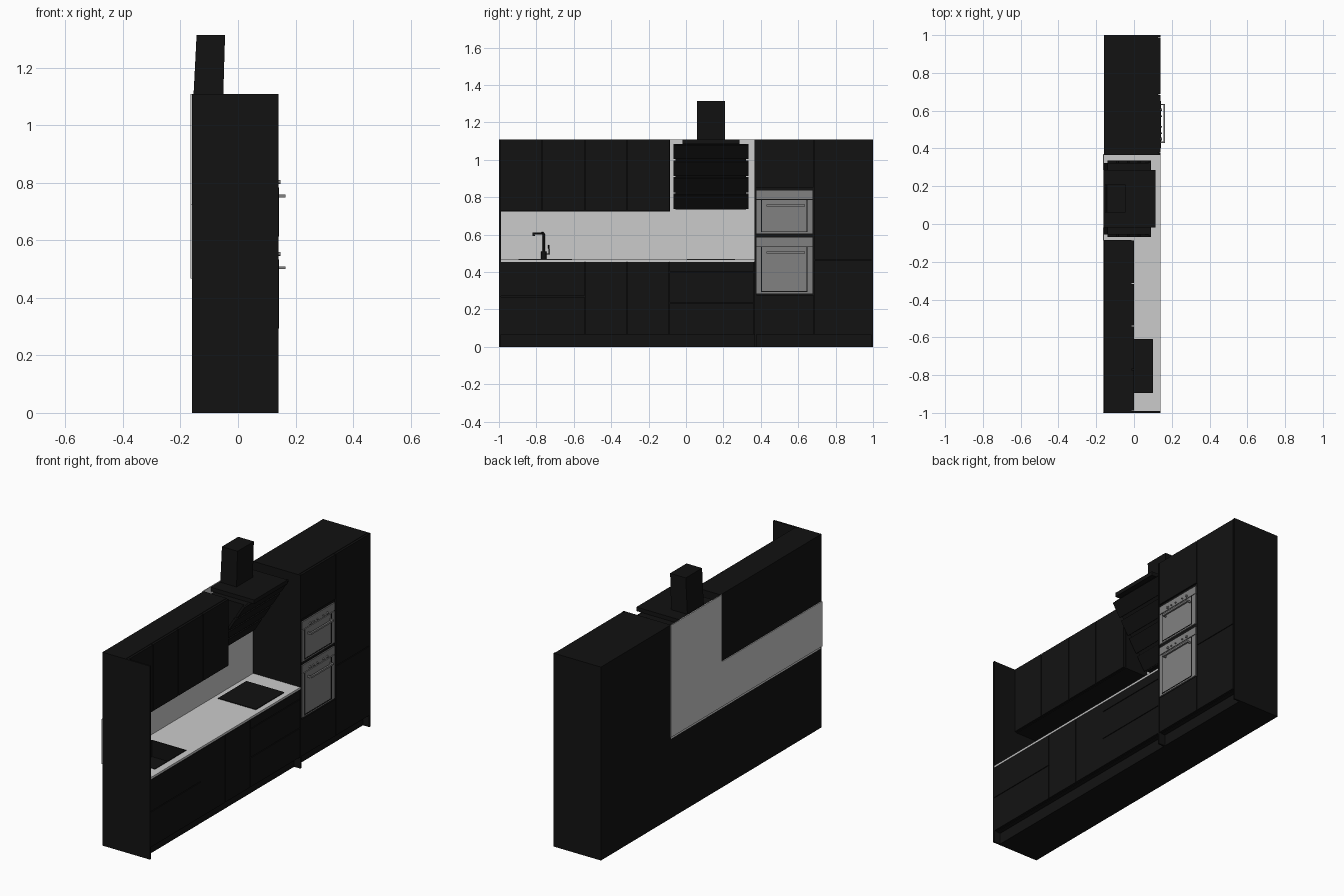
import bpy, bmesh, math
from mathutils import Vector

if "Cube" in bpy.data.objects:
    bpy.data.objects.remove(bpy.data.objects["Cube"])


def material(name, v):
    m = bpy.data.materials.new(name)
    m.diffuse_color = (v, v, v, 1)
    m.use_nodes = True
    m.node_tree.nodes["Principled BSDF"].inputs["Base Color"].default_value = m.diffuse_color
    return m


BLACK = material("black_lacquer", 0.006)
STONE = material("light_stone", 0.55)
STEEL = material("oven_steel", 0.22)


def mesh_object(name, bm, mat):
    bmesh.ops.recalc_face_normals(bm, faces=bm.faces)
    me = bpy.data.meshes.new(name)
    bm.to_mesh(me)
    bm.free()
    me.materials.append(mat)
    ob = bpy.data.objects.new(name, me)
    bpy.context.collection.objects.link(ob)
    return ob


def box(name, x, y, z, mat=BLACK):
    bm = bmesh.new()
    bmesh.ops.create_cube(bm, size=1)
    for v in bm.verts:
        v.co = [(a + b) / 2 + c * (b - a) for (a, b), c in zip((x, y, z), v.co)]
    return mesh_object(name, bm, mat)


def prism(name, outline, y0, y1, mat=BLACK):
    """Extrude an x-z outline along y."""
    bm = bmesh.new()
    f = bm.faces.new([bm.verts.new((x, y0, z)) for x, z in outline])
    r = bmesh.ops.extrude_face_region(bm, geom=[f])
    bmesh.ops.translate(bm, vec=(0, y1 - y0, 0),
                        verts=[g for g in r["geom"] if isinstance(g, bmesh.types.BMVert)])
    return mesh_object(name, bm, mat)


def tube(name, points, radius, mat=BLACK):
    cu = bpy.data.curves.new(name, "CURVE")
    cu.dimensions = "3D"
    cu.bevel_depth, cu.bevel_resolution, cu.use_fill_caps = radius, 2, True
    sp = cu.splines.new("POLY")
    sp.points.add(len(points) - 1)
    for p, co in zip(sp.points, points):
        p.co = (*co, 1)
    cu.materials.append(mat)
    ob = bpy.data.objects.new(name, cu)
    bpy.context.collection.objects.link(ob)
    return ob


BACK, FRONT, G = -0.16, 0.14, 0.002


def door(name, y0, y1, z0, z1, front=FRONT):
    box(name, (front - 0.013, front), (y0 + G, y1 - G), (z0 + G, z1 - G))


# Full-height end panels and divider, reaching the floor
for name, y0, y1 in (("left_end_panel", -1, -0.99), ("divider_panel", 0.366, 0.376),
                     ("right_end_panel", 0.99, 1)):
    box(name, (BACK, FRONT), (y0, y1), (0, 1.11))

# Plinth and carcasses
box("plinth", (BACK, 0.10), (-0.99, 0.99), (0, 0.065))
base = box("base_carcass", (BACK, 0.126), (-0.99, 0.366), (0.065, 0.455))
box("upper_carcass", (BACK, -0.014), (-0.99, -0.085), (0.725, 1.11))
box("tall_carcass", (BACK, 0.126), (0.376, 0.99), (0.065, 1.11))

# Base fronts
for y0, y1, levels in ((-0.99, -0.54, (0.065, 0.27, 0.455)),
                       (-0.54, -0.315, (0.065, 0.455)),
                       (-0.315, -0.09, (0.065, 0.455)),
                       (-0.09, 0.366, (0.065, 0.235, 0.40, 0.455))):
    for z0, z1 in zip(levels, levels[1:]):
        door("base_front", y0, y1, z0, z1)

# Upper doors
ys = (-0.99, -0.77, -0.54, -0.315, -0.085)
for y0, y1 in zip(ys, ys[1:]):
    door("upper_door", y0, y1, 0.725, 1.11, 0.0)

# Tall unit fronts
for y0, y1, z0, z1 in ((0.376, 0.685, 0.065, 0.28), (0.376, 0.685, 0.85, 1.11),
                       (0.685, 0.99, 0.065, 0.465), (0.685, 0.99, 0.465, 1.11)):
    door("tall_door", y0, y1, z0, z1)

# Worktop and wall panels
worktop = box("worktop", (BACK, FRONT), (-0.99, 0.366), (0.455, 0.467), STONE)
box("splashback", (-0.165, BACK), (-1, -0.09), (0.467, 0.725), STONE)
box("hood_wall_panel", (-0.165, BACK), (-0.09, 0.37), (0.467, 1.11), STONE)

# Sink: opening cut through worktop and cabinet, then an open bowl
sx, sy = (-0.12, 0.10), (-0.895, -0.61)
cutter = box("sink_cutter", sx, sy, (0.37, 0.6))
for ob in (worktop, base):
    mod = ob.modifiers.new("sink_opening", "BOOLEAN")
    mod.object, mod.operation, mod.solver = cutter, "DIFFERENCE", "EXACT"
    bpy.context.view_layer.objects.active = ob
    bpy.ops.object.modifier_apply(modifier=mod.name)
bpy.data.objects.remove(cutter)
bowl = box("sink_bowl", sx, sy, (0.371, 0.469))
bm = bmesh.new()
bm.from_mesh(bowl.data)
bmesh.ops.delete(bm, geom=[f for f in bm.faces if f.normal.z > 0.9], context="FACES")
bm.to_mesh(bowl.data)
bm.free()
bowl.modifiers.new("wall", "SOLIDIFY").thickness = 0.006

# Tap
tube("tap_base", [(-0.138, -0.76, 0.467), (-0.138, -0.76, 0.51)], 0.014)
tube("tap_spout", [(-0.138, -0.76, 0.467), (-0.138, -0.76, 0.6), (-0.136, -0.765, 0.607),
                   (-0.09, -0.815, 0.607), (-0.09, -0.815, 0.592)], 0.007)
tube("tap_lever", [(-0.138, -0.76, 0.495), (-0.132, -0.733, 0.497),
                   (-0.132, -0.733, 0.545)], 0.004)

# Cooktop
box("cooktop", (-0.13, 0.11), (0.005, 0.262), (0.46, 0.471))

# Slanted hood: wedge body, four lapped panels, top frame, leaning chimney
prism("hood_body", [(-0.163, 0.735), (-0.135, 0.735), (0.085, 1.085), (-0.14, 1.085)],
      -0.055, 0.322)
a, b = Vector((-0.132, 0.73)), Vector((0.095, 1.085))
n = Vector((-(b - a).y, (b - a).x)).normalized() * 0.014
for i in range(4):
    p, q = a.lerp(b, i / 4 + 0.02), a.lerp(b, (i + 1) / 4 - 0.02)
    prism("hood_panel", [p, q, q + n, p + n], -0.068, 0.335)
box("hood_top_frame", (-0.16, 0.115), (-0.018, 0.285), (1.085, 1.108))
prism("hood_chimney", [(-0.156, 1.08), (-0.052, 1.08), (-0.045, 1.315), (-0.144, 1.315)],
      0.06, 0.208)

# Two stacked ovens
box("oven_surround", (0.12, 0.134), (0.376, 0.685), (0.28, 0.85))
for z0, z1 in ((0.285, 0.585), (0.605, 0.835)):
    panel = z1 - 0.047
    y0, y1 = 0.378, 0.676
    box("oven_control_panel", (0.12, 0.141), (y0, y1), (panel + 0.002, z1), STEEL)
    box("oven_door", (0.12, 0.141), (y0, y1), (z0, panel - 0.002), STEEL)
    # dark window outline
    w0, w1, b0 = 0.402, 0.65, z0 + 0.008
    for s0, s1, t0, t1 in ((w0, w0 + 0.004, b0, panel - 0.004), (w1 - 0.006, w1, b0, panel - 0.004),
                           (w0, w1, b0, b0 + 0.005)):
        box("window_outline", (0.138, 0.1425), (s0, s1), (t0, t1))
    # bar handle on two posts
    h = panel - 0.033
    box("oven_handle", (0.155, 0.165), (0.43, 0.636), (h - 0.005, h + 0.005), STEEL)
    for y in (0.43, 0.63):
        box("handle_post", (0.14, 0.157), (y, y + 0.006), (h - 0.005, h + 0.005), STEEL)
    # knobs and buttons
    for y, r in ((0.45, 0.007), (0.48, 0.004), (0.515, 0.004), (0.57, 0.004), (0.605, 0.007)):
        tube("oven_knob", [(0.139, y, panel + 0.015), (0.148, y, panel + 0.015)], r, STEEL)
